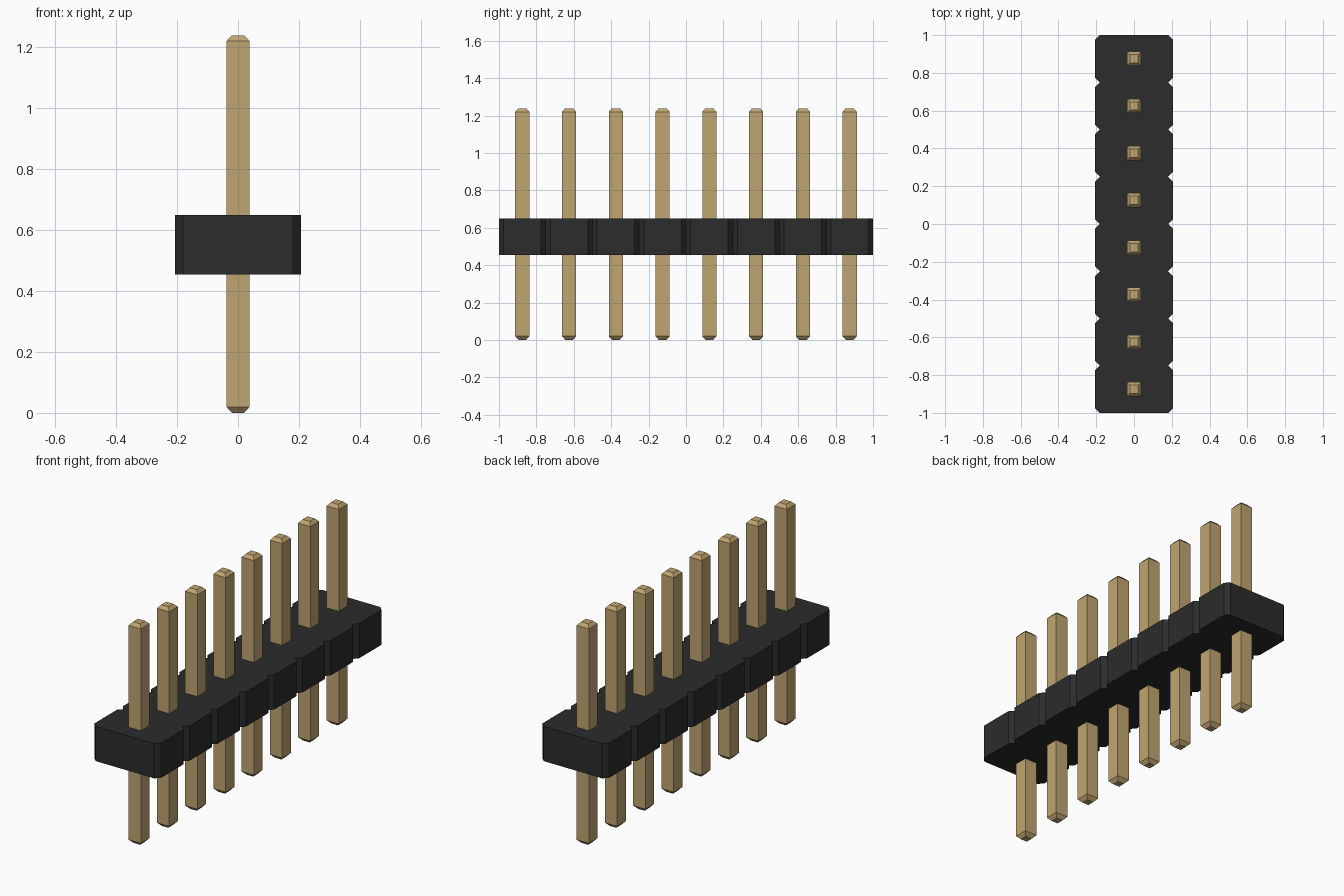
import bpy, bmesh

if "Cube" in bpy.data.objects:
    bpy.data.objects.remove(bpy.data.objects["Cube"])

N, PITCH = 8, 0.25


def material(name, rgb):
    m = bpy.data.materials.new(name)
    m.diffuse_color = (*rgb, 1)
    m.use_nodes = True
    m.node_tree.nodes["Principled BSDF"].inputs["Base Color"].default_value = m.diffuse_color
    return m


def loft(name, sections, mat):
    """Skin a closed solid through (z, outline) sections."""
    bm = bmesh.new()
    rings = [[bm.verts.new((x, y, z)) for x, y in pts] for z, pts in sections]
    for a, b in zip(rings, rings[1:]):
        for i in range(len(a)):
            j = (i + 1) % len(a)
            bm.faces.new((a[i], a[j], b[j], b[i]))
    bm.faces.new(rings[0][::-1])
    bm.faces.new(rings[-1])
    bmesh.ops.recalc_face_normals(bm, faces=bm.faces)
    mesh = bpy.data.meshes.new(name)
    bm.to_mesh(mesh)
    bm.free()
    mesh.materials.append(mat)
    obj = bpy.data.objects.new(name, mesh)
    bpy.context.collection.objects.link(obj)
    return obj


black = material("black_plastic", (0.025, 0.025, 0.025))
gold = material("gold_metal", (0.53, 0.38, 0.17))

# Insulating strip: chamfered blocks joined at V-shaped notches
HALF_X, CH = 0.206, 0.025
right = []
for k in range(N):
    y0 = -1 + k * PITCH
    right += [(HALF_X - CH, y0), (HALF_X, y0 + CH), (HALF_X, y0 + PITCH - CH)]
right.append((HALF_X - CH, 1.0))
outline = right + [(-x, y) for x, y in reversed(right)]
loft("insulating_strip", [(0.455, outline), (0.65, outline)], black)


# Square pins with chamfered tips
def square(h):
    return [(-h, -h), (h, -h), (h, h), (-h, h)]


for k in range(N):
    pin = loft(f"pin_{k + 1}", [(0, square(0.02)), (0.02, square(0.038)),
                                (1.22, square(0.038)), (1.238, square(0.022))], gold)
    pin.location.y = -1 + (k + 0.5) * PITCH
